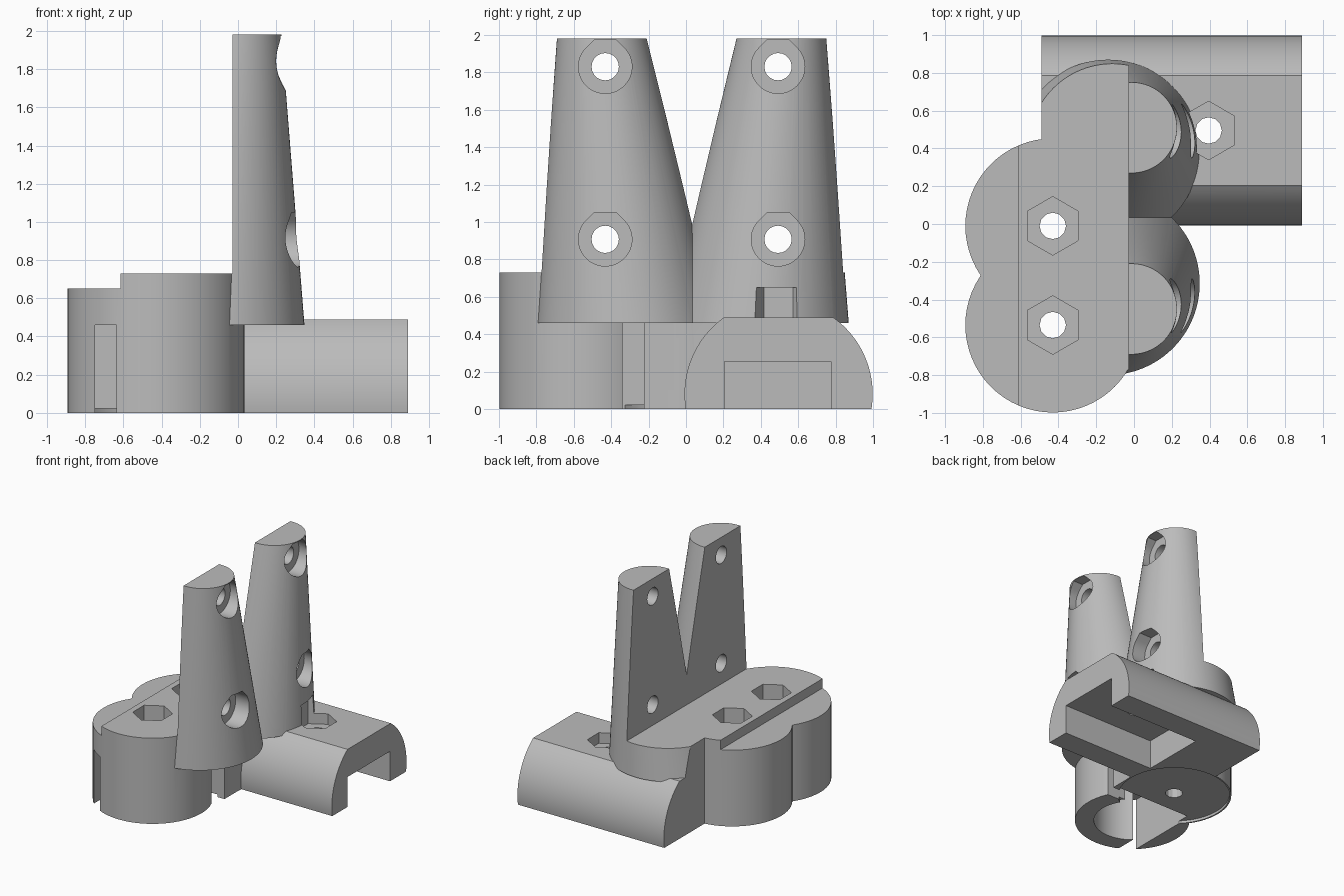
import bpy, bmesh, math
from mathutils import Vector

cube = bpy.data.objects.get("Cube")
if cube:
    bpy.data.objects.remove(cube, do_unlink=True)

grey = bpy.data.materials.new("plain grey")
grey.use_nodes = True
grey.diffuse_color = (0.5, 0.5, 0.5, 1)
grey.node_tree.nodes["Principled BSDF"].inputs["Base Color"].default_value = (0.5, 0.5, 0.5, 1)


def loft(name, lower, upper):
    """Solid between two matching rings of points."""
    bm = bmesh.new()
    a = [bm.verts.new(p) for p in lower]
    b = [bm.verts.new(p) for p in upper]
    bm.faces.new(a)
    bm.faces.new(b)
    n = len(a)
    for i in range(n):
        bm.faces.new((a[i], a[(i + 1) % n], b[(i + 1) % n], b[i]))
    bmesh.ops.recalc_face_normals(bm, faces=bm.faces[:])
    mesh = bpy.data.meshes.new(name)
    bm.to_mesh(mesh)
    bm.free()
    mesh.materials.append(grey)
    obj = bpy.data.objects.new(name, mesh)
    bpy.context.collection.objects.link(obj)
    return obj


def circle(cx, cy, r, n=64, start=0.0):
    return [(cx + r * math.cos(start + math.tau * i / n),
             cy + r * math.sin(start + math.tau * i / n)) for i in range(n)]


def prism(name, pts, lo, hi, axis="z"):
    """Extrude a flat outline along z, or a (y, z) outline along x."""
    place = (lambda p, h: (p[0], p[1], h)) if axis == "z" else (lambda p, h: (h, p[0], p[1]))
    return loft(name, [place(p, lo) for p in pts], [place(p, hi) for p in pts])


def box(name, x0, x1, y0, y1, z0, z1):
    return prism(name, [(x0, y0), (x1, y0), (x1, y1), (x0, y1)], z0, z1)


def boolean(target, other, op):
    mod = target.modifiers.new(op, "BOOLEAN")
    mod.operation, mod.object, mod.solver = op, other, "EXACT"
    bpy.context.view_layer.objects.active = target
    bpy.ops.object.modifier_apply(modifier=mod.name)
    bpy.data.objects.remove(other, do_unlink=True)


def join(target, other):
    boolean(target, other, "UNION")


def cut(target, other):
    boolean(target, other, "DIFFERENCE")


BX, FRONT_Y, BACK_Y, R = -0.43, -0.535, -0.01, 0.463
STEP, TOP, BASE = 0.65, 0.73, 0.46

# Twin barrel body with a lowered ledge on the outer side
bracket = prism("mounting_bracket", circle(BX, FRONT_Y, R), 0, TOP)
join(bracket, prism("rear_barrel", circle(BX, BACK_Y, R), 0, TOP))
join(bracket, box("barrel_web", BX, 0.03, -0.225, 0.3, 0, BASE))
cut(bracket, box("ledge_cutter", -1, -0.615, -1.2, 0.6, STEP, 1))

# Slanted half-cone posts; only their feet reach past the flat face
for name, foot, tip in (("front_post", (-0.137, -0.315), (-0.013, -0.45)),
                        ("rear_post", (-0.137, 0.385), (-0.013, 0.51))):
    post = loft(name, [(*p, BASE) for p in circle(*foot, 0.485, 96)],
                [(*p, 1.98) for p in circle(*tip, 0.24, 96)])
    cut(post, box("flat_cutter", -1, -0.03, -1, 1.2, TOP, 2.2))
    cut(post, box("end_cutter", -1, -0.49, -1, 1.2, 0, 1))
    join(bracket, post)

# Rounded bar with flat top and bottom
arc_r, arc_z, bar_top = 0.503, 0.08, 0.49
low, high = math.asin(-arc_z / arc_r), math.asin((bar_top - arc_z) / arc_r)
side = [low + (high - low) * i / 20 for i in range(21)]
outline = [(0.495 + arc_r * math.cos(t), arc_z + arc_r * math.sin(t)) for t in side]
outline += [(0.99 - y, z) for y, z in reversed(outline)]
join(bracket, prism("rounded_bar", outline, -0.49, 0.89, "x"))
cut(bracket, box("bar_channel_cutter", 0.0, 1, 0.205, 0.775, -0.1, 0.255))

# Front barrel bore with two panel slots meeting at its corner
cut(bracket, prism("bore_cutter", circle(BX, FRONT_Y, 0.31), -0.1, BASE))
cut(bracket, box("side_slot_cutter", -0.75, 0.2, -0.34, -0.225, -0.1, BASE))
cut(bracket, box("front_slot_cutter", -0.75, -0.635, -1.2, -0.225, -0.1, BASE))
cut(bracket, prism("foot_recess_cutter", circle(BX, BACK_Y, 0.45), -0.1, 0.022))

# Hexagonal nut pockets with bolt holes
for x, y, floor, ceiling in ((BX, FRONT_Y, 0.6, 1), (BX, BACK_Y, 0.6, 1),
                             (0.395, 0.495, 0.4, STEP)):
    cut(bracket, prism("nut_cutter", circle(x, y, 0.155, 6, math.pi / 6), floor, ceiling))
    cut(bracket, prism("bolt_cutter", circle(x, y, 0.07, 12), -0.1, floor + 0.02))

# Sideways bolt holes with flat-topped teardrop counterbores
cr = 0.143
half = cr * (math.sqrt(2) - 1)
for y in (-0.432, 0.492):
    for z, seat in ((0.907, 0.18), (1.83, 0.13)):
        drop = [(y + cr * math.cos(t), z + cr * math.sin(t))
                for t in (math.radians(135 + 270 * i / 36) for i in range(37))]
        drop += [(y + half, z + cr), (y - half, z + cr)]
        cut(bracket, prism("counterbore_cutter", drop, seat, 0.6, "x"))
        cut(bracket, prism("hole_cutter", circle(y, z, 0.073, 20), -0.2, seat + 0.02, "x"))

bpy.ops.object.select_all(action="DESELECT")
bracket.select_set(True)
bpy.context.view_layer.objects.active = bracket
bpy.ops.object.shade_smooth_by_angle(angle=math.radians(25))
